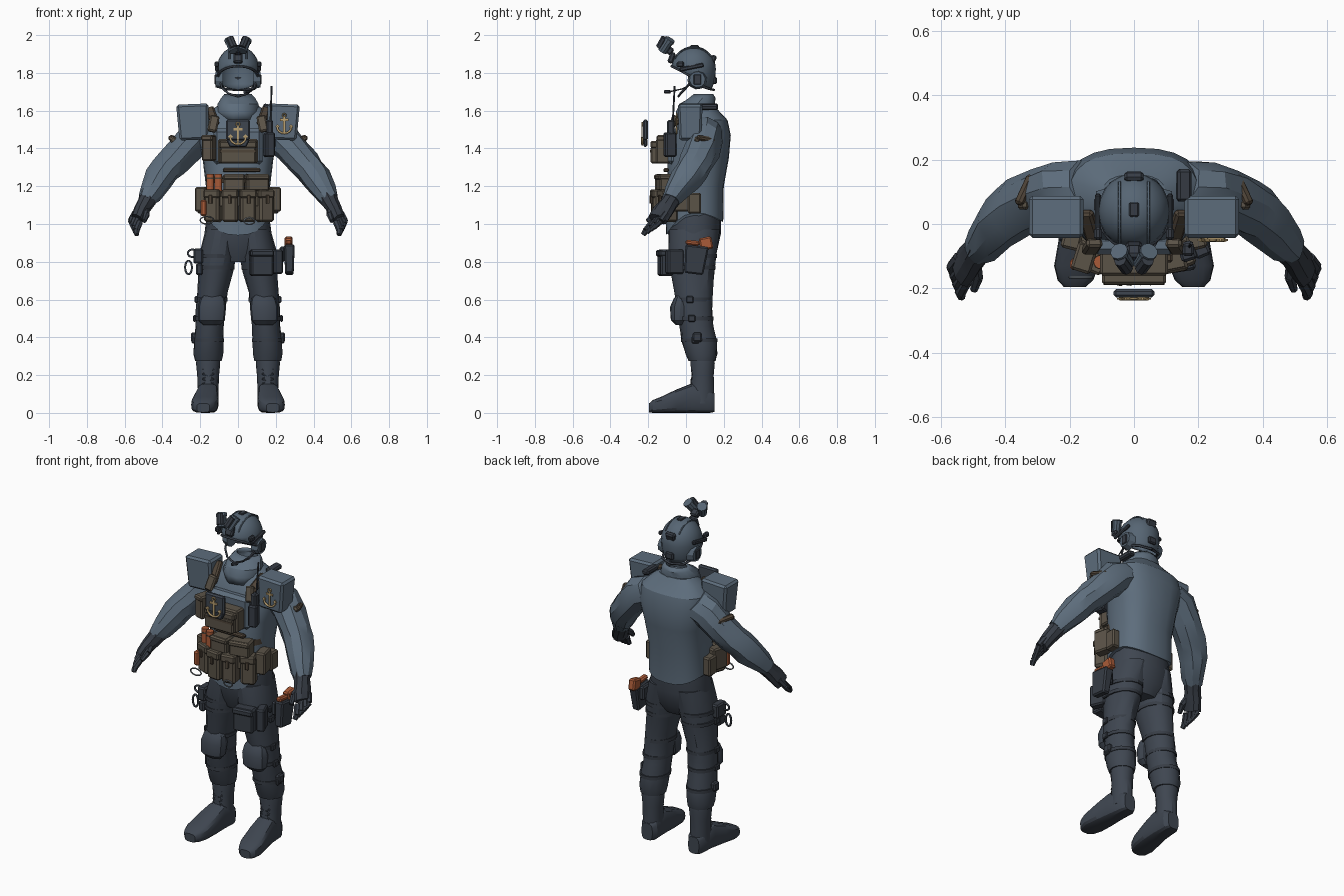
import bpy, bmesh, math, random
from mathutils import Vector, Matrix

random.seed(4)
if "Cube" in bpy.data.objects:
    bpy.data.objects.remove(bpy.data.objects["Cube"])


def material(name, rgb):
    m = bpy.data.materials.new(name)
    m.use_nodes = True
    m.diffuse_color = (*rgb, 1)
    b = m.node_tree.nodes["Principled BSDF"]
    b.inputs["Base Color"].default_value = (*rgb, 1)
    b.inputs["Roughness"].default_value = 0.8
    return m


SHIRT = material("slate blue cloth", (.110, .153, .202))
HELMET = material("helmet blue grey", (.093, .13, .172))
PANTS = material("charcoal cloth", (.049, .061, .081))
DARK = material("dark gear", (.038, .046, .060))
BROWN = material("brown webbing", (.105, .087, .064))
UMBER = material("dark brown strap", (.078, .058, .04))
ORANGE = material("orange", (.40, .105, .04))
GOLD = material("gold", (.50, .36, .17))
METAL = material("grey metal", (.14, .16, .18))


def add(name, bm, mat):
    bmesh.ops.recalc_face_normals(bm, faces=bm.faces)
    me = bpy.data.meshes.new(name)
    bm.to_mesh(me)
    bm.free()
    me.materials.append(mat)
    ob = bpy.data.objects.new(name, me)
    bpy.context.collection.objects.link(ob)
    return ob


def loft(name, rings, mat, u=(1, 0, 0), v=(0, 1, 0), n=16, p=1.0, rough=0, caps=True):
    """Skin a chain of rounded sections (x, y, z, half width, half depth)."""
    bm, u, v, loops = bmesh.new(), Vector(u), Vector(v), []
    for x, y, z, a, b in rings:
        loop = []
        for i in range(n):
            t = math.tau * i / n
            c, s = math.cos(t), math.sin(t)
            k = 1 + random.uniform(-rough, rough)
            loop.append(bm.verts.new(Vector((x, y, z))
                        + u * (a * k * math.copysign(abs(c) ** p, c))
                        + v * (b * k * math.copysign(abs(s) ** p, s))))
        loops.append(loop)
    for lo, hi in zip(loops, loops[1:]):
        for i in range(n):
            bm.faces.new((lo[i], lo[i - 1], hi[i - 1], hi[i]))
    if caps:
        bm.faces.new(loops[0])
        bm.faces.new(loops[-1])
    return add(name, bm, mat)


def box(name, loc, size, mat, rot=(0, 0, 0), bevel=.008, taper=1.0):
    bm = bmesh.new()
    bmesh.ops.create_cube(bm, size=1)
    for w in bm.verts:
        if w.co.z < 0:
            w.co.x *= taper
            w.co.y *= taper
        w.co = Vector(a * b for a, b in zip(w.co, size))
    if bevel:
        bmesh.ops.bevel(bm, geom=bm.edges[:], offset=min(bevel, min(size) * .3), segments=1, affect='EDGES')
    ob = add(name, bm, mat)
    ob.location, ob.rotation_euler = loc, rot


def rod(name, a, b, r, mat, n=12, r2=None):
    a, b = Vector(a), Vector(b)
    d = (b - a).normalized()
    u = d.orthogonal().normalized()
    loft(name, [(*a, r, r), (*b, r2 or r, r2 or r)], mat, u, d.cross(u), n)


def cord(name, pts, r, mat, closed=False):
    cu = bpy.data.curves.new(name, 'CURVE')
    cu.dimensions, cu.bevel_depth, cu.bevel_resolution = '3D', r, 1
    sp = cu.splines.new('POLY')
    sp.points.add(len(pts) - 1)
    for q, c in zip(sp.points, pts):
        q.co = (*c, 1)
    sp.use_cyclic_u = closed
    cu.materials.append(mat)
    ob = bpy.data.objects.new(name, cu)
    bpy.context.collection.objects.link(ob)


def hoop(name, c, rx, rz, r, mat, a0=0, a1=math.tau, n=16):
    full = a1 - a0 > 6.2
    steps = n if full else n + 1
    pts = [(c[0] + rx * math.cos(a0 + (a1 - a0) * i / n), c[1],
            c[2] + rz * math.sin(a0 + (a1 - a0) * i / n)) for i in range(steps)]
    cord(name, pts, r, mat, full)


def band(name, x, y, z, a, b, h, mat, n=16):
    loft(name, [(x, y, z - h / 2, a, b), (x, y, z + h / 2, a, b)], mat, n=n)


def anchor(x, y, z, s):
    box("anchor_shank", (x, y, z), (.13 * s, .006, s), GOLD, bevel=0)
    box("anchor_stock", (x, y, z + .3 * s), (.5 * s, .006, .12 * s), GOLD, bevel=0)
    hoop("anchor_ring", (x, y, z + .56 * s), .1 * s, .1 * s, .004, GOLD, n=10)
    hoop("anchor_arms", (x, y, z - .12 * s), .42 * s, .38 * s, .006, GOLD, math.pi, math.tau, 8)
    for k in (-1, 1):
        box("anchor_fluke", (x + k * .4 * s, y, z - .1 * s), (.18 * s, .006, .18 * s), GOLD, (0, .78, 0), 0)


# Shirt with a dipped hem, and an open collar
torso = loft("shirt_torso", [
    (0, .045, 1.06, .172, .152), (0, .05, 1.2, .17, .15), (0, .065, 1.35, .188, .162),
    (0, .085, 1.47, .215, .152), (0, .09, 1.55, .2, .13), (0, .085, 1.6, .15, .088),
    (0, .085, 1.63, .1, .068)], SHIRT, n=24, p=.78)
for w in torso.data.vertices[:24]:
    f = (w.co.y - .045) / .152
    w.co.z -= f * f * (.12 if f < 0 else .05)
collar = loft("collar", [(0, .05, 1.55, .1, .105), (0, .05, 1.595, .112, .105), (0, .06, 1.635, .108, .095),
                         (0, .085, 1.665, .09, .072), (0, .092, 1.688, .07, .052)],
              SHIRT, n=14, rough=.04, caps=False)
collar.modifiers.new("thickness", 'SOLIDIFY').thickness = .012

# Hips
loft("hips", [(0, .04, .80, .10, .09), (0, .045, .86, .17, .12), (0, .045, .95, .178, .14),
              (0, .045, 1.08, .16, .14)], PANTS, n=20, p=.9)

for s in (1, -1):
    # Sleeves with an outer strap
    arm = [(.13, .115, 1.51, .085, .09), (.21, .112, 1.475, .096, .096), (.28, .09, 1.4, .088, .092),
           (.35, .055, 1.32, .085, .09), (.385, .03, 1.285, .078, .084), (.42, .0, 1.235, .08, .084),
           (.465, -.055, 1.165, .062, .064), (.49, -.08, 1.125, .048, .048)]
    d = Vector((s * .29, -.2, -.36)).normalized()
    u = d.cross(Vector((0, 1, 0))).normalized()
    v = d.cross(u)
    loft("sleeve", [(s * r[0], *r[1:]) for r in arm], SHIRT, u, v, 10, rough=.08)
    box("sleeve_strap", (s * .338, .105, 1.45), (.03, .10, .026), UMBER, (-.2, s * .7, s * .3))
    box("sleeve_buckle", (s * .342, .06, 1.445), (.034, .03, .032), BROWN, (0, s * .7, 0))
    # Gloves
    loft("glove_palm", [(s * .473, -.065, 1.15, .054, .052), (s * .492, -.09, 1.11, .045, .046),
                        (s * .515, -.12, 1.07, .04, .054), (s * .535, -.148, 1.025, .034, .052)],
         DARK, u, v, 9, rough=.04)
    for i in range(4):
        o = Vector((s * .008, .024, .016)) * (1.5 - i)
        a = Vector((s * .532, -.14, 1.035)) + o
        b = Vector((s * .552, -.172, .992)) + o * 1.1
        c = Vector((s * .545, -.198, .962)) + o * .8
        rod("glove_finger", a, b, .018, DARK, 7)
        rod("glove_fingertip", b, c, .018, DARK, 7, .013)
    rod("glove_thumb", (s * .495, -.11, 1.09), (s * .485, -.165, 1.05), .022, DARK, 7, .018)
    rod("glove_thumb_tip", (s * .485, -.165, 1.05), (s * .497, -.205, 1.015), .018, DARK, 7, .012)
    # Shoulder armour
    box("shoulder_plate", (s * .238, .022, 1.54), (.172, .132, .19), SHIRT, (0, s * .04, 0), .012, .88)
    box("shoulder_strap", (s * .135, -.015, 1.57), (.045, .14, .03), UMBER, (.7, s * .35, 0))
    box("shoulder_strap_pad", (s * .13, -.07, 1.53), (.05, .03, .09), BROWN, (-.3, s * -.2, 0))

    # Trouser legs
    loft("trouser_leg", [(s * .085, .045, .97, .088, .135), (s * .105, .035, .85, .1, .13),
                         (s * .118, .035, .74, .09, .115), (s * .135, .04, .64, .08, .1),
                         (s * .145, .045, .55, .078, .095), (s * .15, .055, .46, .075, .088),
                         (s * .155, .07, .38, .078, .093), (s * .158, .082, .31, .078, .082),
                         (s * .158, .085, .275, .07, .072)], PANTS, n=16, rough=.025)
    # Leg straps and knee pads
    for x, y, z, a, b in ((.11, .035, .83, .102, .13), (.117, .035, .77, .098, .122),
                          (.138, .04, .6, .083, .101), (.15, .05, .5, .08, .096), (.155, .07, .385, .082, .097)):
        band("leg_strap", s * x, y, z, a, b, .02, DARK)
        box("strap_buckle", (s * (x + a), y - .02, z), (.016, .04, .035), DARK)
    loft("knee_pad", [(s * .14, -.03, .465, .045, .025), (s * .14, -.035, .49, .07, .045),
                      (s * .138, -.03, .56, .075, .055), (s * .135, -.025, .605, .065, .04),
                      (s * .135, -.025, .63, .04, .02)], PANTS, n=12, p=.8)
    box("calf_buckle", (s * .235, .06, .4), (.03, .05, .05), DARK)
    # Boots
    loft("boot_shaft", [(s * .158, .08, .05, .055, .068), (s * .158, .085, .13, .055, .066),
                        (s * .158, .088, .2, .058, .06), (s * .158, .088, .26, .064, .066),
                        (s * .158, .088, .285, .062, .064)], PANTS, n=14)
    foot = loft("boot_foot", [(s * .155, .15, .055, .036, .05), (s * .155, .125, .062, .052, .062),
                              (s * .16, .03, .078, .058, .078), (s * .168, -.05, .062, .066, .062),
                              (s * .178, -.13, .043, .07, .043), (s * .182, -.175, .034, .055, .034),
                              (s * .184, -.195, .027, .034, .024)], PANTS, v=(0, 0, 1), n=16, p=.6)
    foot.data.materials.append(DARK)
    for f in foot.data.polygons:
        f.material_index = int(f.center.z < .018)
    for i in range(5):
        z, y = .13 + i * .026, .015 + i * .003
        for k in (-1, 1):
            cord("boot_lace", [(s * .158 - k * .03, y + .01, z), (s * .158 + k * .03, y + .01, z + .022)], .003, PANTS)

# Chest rig
box("chest_carrier", (0, -.065, 1.41), (.26, .06, .19), SHIRT, bevel=.018)
box("chest_pouch_base", (0, -.12, 1.385), (.21, .08, .13), BROWN)
box("chest_pouch", (0, -.165, 1.365), (.19, .045, .09), BROWN)
box("chest_pouch_flap", (0, -.165, 1.42), (.20, .045, .04), BROWN)
box("chest_pouch_strap", (0, -.187, 1.385), (.19, .006, .012), UMBER, bevel=0)
box("side_pouch", (-.152, -.1, 1.40), (.06, .09, .135), BROWN, (0, 0, -.3))
box("side_pouch_flap", (-.154, -.105, 1.455), (.064, .09, .03), BROWN, (0, 0, -.3))
box("radio_pouch", (.165, -.085, 1.42), (.05, .06, .13), DARK, (0, 0, .3))
box("radio", (.168, -.08, 1.5), (.036, .04, .1), DARK)
rod("radio_antenna", (.172, -.07, 1.54), (.178, -.06, 1.73), .005, DARK, 6)
box("push_button_box", (.155, .12, 1.62), (.045, .1, .03), DARK, (0, .2, 0))
box("lower_chest_strap", (.02, -.105, 1.285), (.2, .03, .022), UMBER)
# Emblem plate
box("emblem_plate", (0, -.215, 1.497), (.126, .026, .11), PANTS, bevel=.01)
box("emblem_plate_tip", (0, -.215, 1.428), (.126, .026, .04), PANTS, bevel=.006, taper=.7)
anchor(0, -.232, 1.472, .10)
anchor(.245, -.05, 1.525, .09)

# Waist belt and pouches
band("waist_belt", 0, -.01, 1.13, .182, .14, .07, BROWN, 24)
band("upper_belt", 0, .01, 1.235, .168, .135, .035, UMBER, 24)
for x in (-.13, -.04, .05, .14):
    y = -.145 + x * x * 2.6
    box("belt_pouch", (x, y, 1.09), (.084, .08, .16), BROWN, (0, 0, x * 3), .012)
    box("belt_pouch_flap", (x, y - .008, 1.16), (.088, .078, .045), BROWN, (0, 0, x * 3))
    box("belt_pouch_tab", (x + x * .12, y - .045, 1.13), (.018, .012, .045), UMBER, (0, 0, x * 3), .002)
for s in (1, -1):
    box("hip_pouch", (s * .188, -.03, 1.13), (.06, .1, .13), BROWN, (0, 0, s * .25))
    box("rear_hip_pouch", (s * .19, .045, 1.11), (.05, .07, .11), BROWN)
for x, w in ((-.02, .11), (.1, .12)):
    box("upper_pouch", (x, -.12 + x * .1, 1.22), (w, .08, .09), BROWN, (0, 0, x * 2))
    box("upper_pouch_flap", (x, -.126 + x * .1, 1.248), (w + .006, .078, .03), BROWN, (0, 0, x * 2))
for x, y in ((-.147, -.1), (-.104, -.118)):
    rod("orange_canister", (x, y, 1.175), (x, y, 1.266), .021, ORANGE)
    rod("canister_band", (x, y, 1.238), (x, y, 1.246), .023, UMBER)
box("orange_marker", (-.183, -.125, 1.085), (.032, .035, .085), ORANGE)
hoop("belt_ring", (-.165, -.165, 1.02), .035, .02, .004, METAL)
hoop("belt_ring", (.06, -.18, 1.015), .028, .018, .004, METAL)

# Thigh gear
box("thigh_pouch", (.125, -.11, .795), (.12, .065, .14), DARK, (0, 0, .15))
box("thigh_pouch_flap", (.125, -.117, .845), (.126, .068, .035), DARK, (0, 0, .15))
box("thigh_side_pouch", (.2, -.06, .80), (.05, .09, .13), DARK, (0, 0, .4))
box("holster", (.272, .05, .81), (.056, .125, .15), DARK, (-.12, 0, 0), taper=.8)
box("holster_plate", (.235, .045, .84), (.03, .09, .08), DARK)
box("pistol_slide", (.268, .035, .9), (.034, .075, .026), ORANGE, (-.1, 0, 0))
box("pistol_grip", (.268, .106, .897), (.042, .068, .066), ORANGE, (.2, 0, 0))
box("carabiner_mount", (-.21, -.01, .83), (.05, .09, .08), DARK)
box("thigh_utility_pouch", (-.205, -.03, .76), (.035, .06, .06), DARK)
hoop("carabiner", (-.262, -.03, .77), .018, .036, .006, DARK)
hoop("carabiner", (-.24, -.03, .845), .026, .02, .006, DARK)

# Helmet shell, cut higher at the face and longer at the nape
bm = bmesh.new()
bmesh.ops.create_uvsphere(bm, u_segments=20, v_segments=14, radius=1)
for w in bm.verts:
    w.co.z *= 1.5 if w.co.z < 0 else 1
bm.transform(Matrix.Translation((0, .04, 1.82)) @ Matrix.Diagonal((.112, .118, .122, 1)))
bmesh.ops.bisect_plane(bm, geom=bm.verts[:] + bm.edges[:] + bm.faces[:], plane_co=(0, -.08, 1.835),
                       plane_no=(0, -.5, -.86), clear_outer=True)
add("helmet_shell", bm, HELMET).modifiers.new("thickness", 'SOLIDIFY').thickness = .008
for s in (1, -1):
    box("helmet_rail", (s * .112, .03, 1.83), (.018, .13, .022), DARK, (.2, 0, 0))
    rod("ear_cup", (s * .08, .06, 1.765), (s * .118, .06, 1.765), .053, HELMET, 10, .042)
    box("ear_cup_cover", (s * .117, .06, 1.765), (.014, .04, .055), DARK)
    box("helmet_side_lamp", (s * .112, -.03, 1.845), (.025, .04, .03), DARK)
    cord("chin_strap", [(s * .095, .03, 1.76), (s * .085, .0, 1.72), (s * .05, -.03, 1.69), (0, -.04, 1.675)], .006, DARK)
    cord("nape_strap", [(s * .09, .08, 1.73), (s * .07, .125, 1.715), (0, .148, 1.71)], .007, DARK)
    cord("helmet_strap", [(s * .045, .04 - .114 * math.cos(t), 1.82 + .114 * math.sin(t))
                          for t in [.5 + i * .2 for i in range(11)]], .004, HELMET)
    # Twin tube viewer, flipped up
    rod("viewer_tube", (s * .022, -.125, 1.915), (s * .045, -.088, 1.972), .025, HELMET, 10)
    rod("viewer_lens_rim", (s * .042, -.092, 1.965), (s * .047, -.084, 1.978), .028, HELMET, 10)
    rod("viewer_objective", (s * .022, -.14, 1.935), (s * .043, -.112, 1.985), .02, DARK, 8)
cord("helmet_brow_rim", [(.111 * math.sin(t), .04 - .117 * math.cos(t), 1.835 - .06 * (1 - math.cos(t)))
                         for t in [-1.6 + i * .2 for i in range(17)]], .006, DARK)
box("viewer_mount", (0, -.076, 1.88), (.05, .03, .06), DARK, (-.35, 0, 0))
box("viewer_hinge", (0, -.09, 1.92), (.045, .045, .04), DARK, (-.6, 0, 0))
box("helmet_top_patch", (0, .045, 1.941), (.03, .045, .012), DARK)
box("helmet_rear_box", (0, .142, 1.87), (.06, .03, .05), DARK, (-.4, 0, 0))
box("helmet_dial", (0, .153, 1.76), (.05, .02, .04), DARK)
cord("microphone_boom", [(.1, .05, 1.75), (.09, -.02, 1.715), (.05, -.09, 1.7)], .004, DARK)
rod("microphone", (.055, -.085, 1.7), (.035, -.112, 1.7), .009, DARK, 8)

# Smooth soft surfaces, keep hard edges
bpy.ops.object.select_all(action='DESELECT')
for ob in bpy.context.collection.objects:
    if ob.type == 'MESH':
        ob.select_set(True)
        bpy.context.view_layer.objects.active = ob
bpy.ops.object.shade_smooth_by_angle(angle=math.radians(28))
